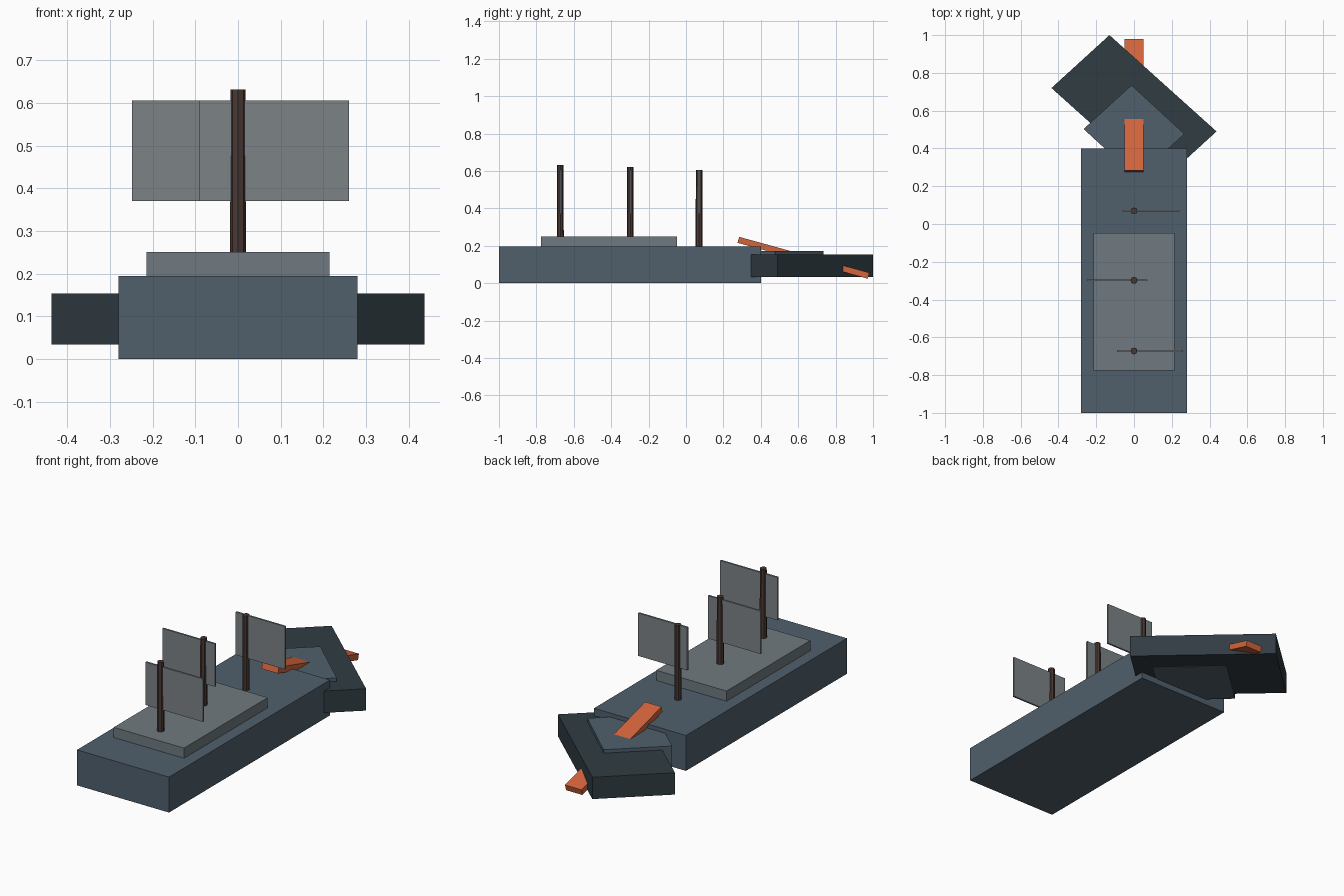
import bpy
import bmesh
import math
from mathutils import Matrix

if "Cube" in bpy.data.objects:
    bpy.data.objects.remove(bpy.data.objects["Cube"])


def material(name, rgb):
    m = bpy.data.materials.new(name)
    m.diffuse_color = (*rgb, 1)
    m.use_nodes = True
    m.node_tree.nodes["Principled BSDF"].inputs["Base Color"].default_value = m.diffuse_color
    return m


SLATE = material("slate", (0.08, 0.115, 0.15))
GREY = material("deck_grey", (0.16, 0.195, 0.215))
DARK = material("dark_slate", (0.03, 0.045, 0.055))
RUST = material("rust_orange", (0.65, 0.13, 0.045))
WOOD = material("dark_wood", (0.07, 0.04, 0.033))
CLOTH = material("sail_cloth", (0.2, 0.225, 0.24))


def finish(name, bm, mat):
    bmesh.ops.recalc_face_normals(bm, faces=bm.faces)
    me = bpy.data.meshes.new(name)
    bm.to_mesh(me)
    bm.free()
    me.materials.append(mat)
    ob = bpy.data.objects.new(name, me)
    bpy.context.collection.objects.link(ob)
    return ob


def box(name, x, y, z, mat):
    bm = bmesh.new()
    size = [b - a for a, b in (x, y, z)]
    mid = [(a + b) / 2 for a, b in (x, y, z)]
    bmesh.ops.create_cube(bm, size=1, matrix=Matrix.Translation(mid) @ Matrix.Diagonal((*size, 1)))
    return finish(name, bm, mat)


def prism(name, outline, z0, z1, mat):
    bm = bmesh.new()
    face = bm.faces.new([bm.verts.new((x, y, z0)) for x, y in outline])
    top = bmesh.ops.extrude_face_region(bm, geom=[face])["geom"]
    verts = [v for v in top if isinstance(v, bmesh.types.BMVert)]
    bmesh.ops.translate(bm, verts=verts, vec=(0, 0, z1 - z0))
    return finish(name, bm, mat)


# Hull and raised deck
box("hull", (-0.28, 0.28), (-1, 0.4), (0, 0.195), SLATE)
box("raised_deck", (-0.214, 0.214), (-0.775, -0.047), (0.18, 0.251), GREY)

# Skewed bow blocks
prism("bow_block", [(-0.13, 1.0), (-0.437, 0.72), (0.13, 0.21), (0.437, 0.49)], 0.034, 0.154, DARK)
prism("bow_cap", [(-0.013, 0.735), (-0.267, 0.503), (0.013, 0.245), (0.267, 0.477)], 0.032, 0.173, SLATE)

# Sloping bowsprit plank running through the bow
plank = box("bowsprit", (-0.05, 0.05), (-0.361, 0.361), (-0.0165, 0.0165), RUST)
plank.location = (0, 0.628, 0.136)
plank.rotation_euler.x = math.radians(-15.4)

# Masts with offset sails: y, foot, top, sail left, sail right
RIG = [(-0.672, 0.24, 0.632, -0.09, 0.26),
       (-0.298, 0.24, 0.62, -0.248, 0.072),
       (0.07, 0.185, 0.606, -0.06, 0.24)]
for i, (y, foot, top, left, right) in enumerate(RIG, 1):
    bm = bmesh.new()
    bmesh.ops.create_cone(bm, cap_ends=True, segments=8, radius1=0.0185, radius2=0.0175,
                          depth=top - foot,
                          matrix=Matrix.Translation((0, y, (foot + top) / 2)))
    finish(f"mast_{i}", bm, WOOD)
    box(f"sail_{i}", (left, right), (y - 0.005, y + 0.005), (0.37, 0.606), CLOTH)
